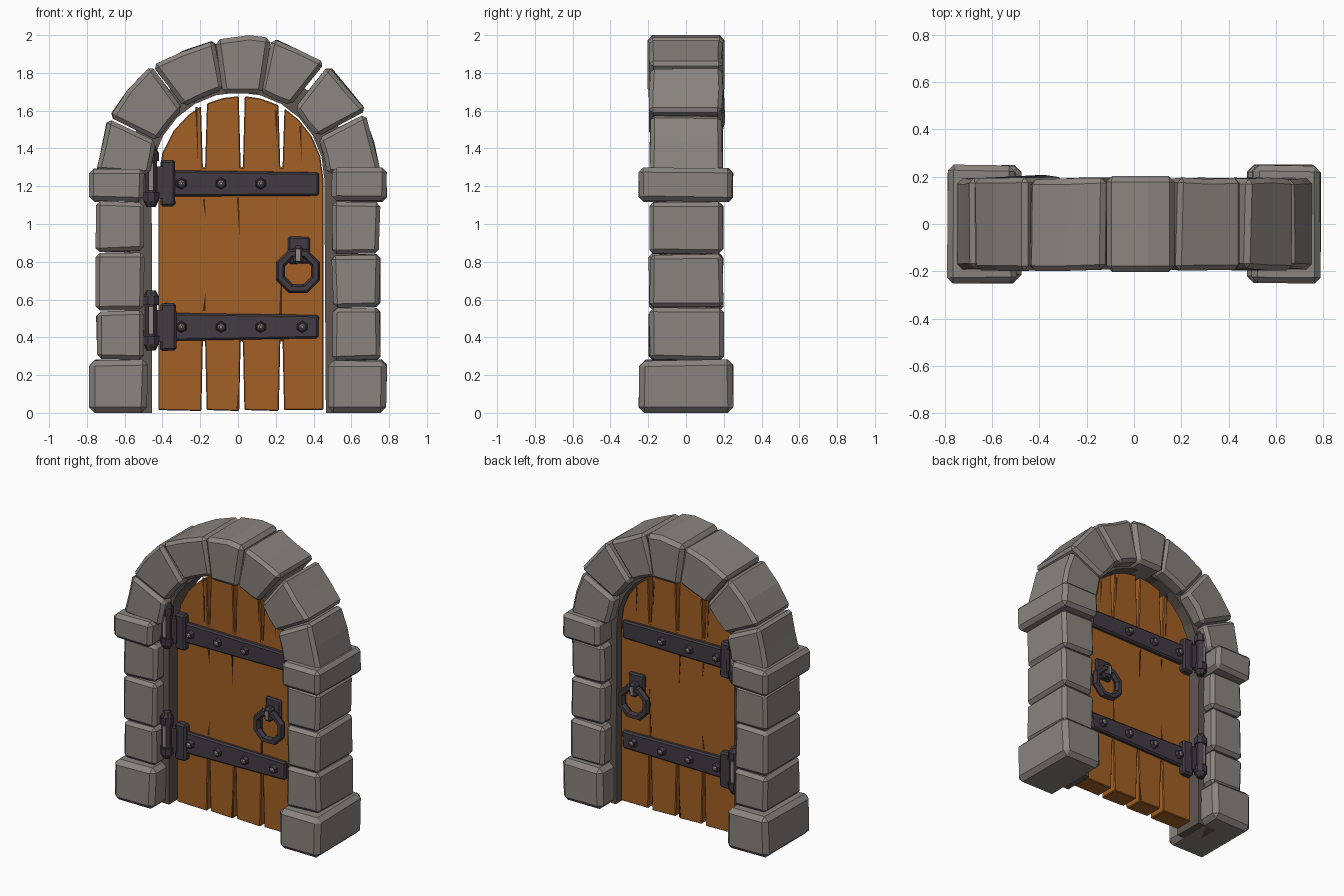
import bpy, bmesh, math, random
from mathutils import Vector

if "Cube" in bpy.data.objects:
    bpy.data.objects.remove(bpy.data.objects["Cube"])

random.seed(4)


def material(name, r, g, b):
    m = bpy.data.materials.new(name)
    m.diffuse_color = (r, g, b, 1)
    m.use_nodes = True
    m.node_tree.nodes["Principled BSDF"].inputs["Base Color"].default_value = m.diffuse_color
    return m


STONE = material("grey stone", 0.25, 0.23, 0.21)
MORTAR = material("dark mortar", 0.115, 0.095, 0.08)
WOOD = material("orange wood", 0.36, 0.115, 0.018)
CRACK = material("dark wood crack", 0.07, 0.022, 0.006)
IRON = material("dark iron", 0.052, 0.044, 0.055)
WORN = material("worn metal", 0.27, 0.25, 0.24)


def prism(name, pts, y0, y1, mat, bevel=0.0, jitter=0.0):
    """Extrude an x,z outline from y0 to y1, with chipped corners and a chamfer."""
    bm = bmesh.new()
    face = bm.faces.new([bm.verts.new((x, y0, z)) for x, z in pts])
    out = bmesh.ops.extrude_face_region(bm, geom=[face])
    for v in out["geom"]:
        if isinstance(v, bmesh.types.BMVert):
            v.co.y = y1
    for v in bm.verts:
        d = Vector([random.uniform(-jitter, jitter) for _ in range(3)])
        if v.co.z < 0.005:
            d.z = 0
        v.co += d
    bmesh.ops.recalc_face_normals(bm, faces=bm.faces)
    me = bpy.data.meshes.new(name)
    bm.to_mesh(me)
    bm.free()
    me.materials.append(mat)
    ob = bpy.data.objects.new(name, me)
    bpy.context.collection.objects.link(ob)
    if bevel:
        mod = ob.modifiers.new("chamfer", "BEVEL")
        mod.width = bevel
        mod.segments = 1
        mod.limit_method = "ANGLE"
        mod.angle_limit = math.radians(40)
    return ob


def box(x0, x1, z0, z1):
    return [(x0, z0), (x1, z0), (x1, z1), (x0, z1)]


def finish(name, mat):
    ob = bpy.context.object
    ob.name = name
    ob.data.materials.append(mat)
    return ob


def polar(r, deg, cx=0.0, cz=1.24):
    a = math.radians(deg)
    return (cx + r * math.cos(a), cz + r * math.sin(a))


# Stone pillars: base, three blocks and capital on each side
for side, label in ((-1, "left"), (1, "right")):
    def span(a, b):
        return sorted((side * a, side * b))
    prism(f"{label}_base", box(*span(0.48, 0.785), 0, 0.28), -0.247, 0.247, STONE, 0.03, 0.006)
    heights = [0.285, 0.545, 0.855, 1.125] if side < 0 else [0.28, 0.56, 0.845, 1.125]
    for i in range(3):
        prism(f"{label}_block_{i + 1}", box(*span(0.5, 0.75), heights[i], heights[i + 1] - 0.006),
              -0.195, 0.195, STONE, 0.022, 0.006)
    prism(f"{label}_capital", box(*span(0.5, 0.785), 1.12, 1.295), -0.247, 0.247, STONE, 0.025, 0.006)

# Arch stones around a centre at z = 1.24
for i, (a0, a1, ro) in enumerate([(3, 27, 0.755), (28, 51, 0.765), (53.5, 76, 0.765),
                                  (99.5, 127, 0.745), (128, 154.5, 0.755), (155.5, 177, 0.755)]):
    mid = (a0 + a1) / 2
    pts = [polar(0.475, a0), polar(ro, a0), polar(ro * 0.985, mid), polar(ro, a1),
           polar(0.475, a1), polar(0.465, mid)]
    prism(f"arch_stone_{i + 1}", pts, -0.193, 0.193, STONE, 0.022, 0.006)
prism("keystone", [(-0.08, 1.69), (0.13, 1.69), (0.175, 1.985), (0.06, 2.0), (-0.12, 1.975)],
      -0.203, 0.203, STONE, 0.025)

# Thin inner jamb behind the stones
arc = range(0, 181, 15)
jamb = [(0.6, 0)] + [polar(0.6, a) for a in arc] + [(-0.6, 0), (-0.455, 0)]
jamb += [polar(0.457, a) for a in reversed(arc)] + [(0.465, 0)]
prism("inner_jamb", jamb, -0.105, 0.105, MORTAR)

# Door: one slab with notches that split the plank ends
DX, DR, SEAMS = 0.015, 0.437, (-0.18, 0.02, 0.23)


def door_top(x):
    return 1.24 + math.sqrt(max(DR ** 2 - (x - DX) ** 2, 0))


door = [(DX - DR, 0.015)]
for s in SEAMS:
    door += [(s - 0.014, 0.01), (s - 0.006, 0.38), (s + 0.006, 0.38), (s + 0.014, 0.015)]
door += [(DX + DR, 0.015), (DX + DR, 1.24)]
edges = [0.435, 0.39] + [0.32]
door += [(x, door_top(x)) for x in edges]
for s, nxt in zip(reversed(SEAMS), (0.12, -0.08, -0.26)):
    door += [(s + 0.016, door_top(s + 0.016)), (s + 0.006, 1.3),
             (s - 0.006, 1.3), (s - 0.016, door_top(s - 0.016)), (nxt, door_top(nxt))]
door += [(x, door_top(x)) for x in (-0.34, -0.4)] + [(DX - DR, 1.24)]
prism("door", door, -0.065, 0.065, WOOD, 0.005)

# Wood cracks: thin wedges on both faces (x, wide end z, narrow end z, width)
cracks = [(-0.18, 0.54, 0.64, 0.014), (0.0, 1.14, 0.92, 0.012), (0.225, 0.52, 0.86, 0.014),
          (-0.22, 1.62, 1.32, 0.012), (0.2, 1.6, 1.4, 0.012), (0.0, 0.02, 0.2, 0.016),
          (-0.18, 1.13, 1.03, 0.012), (0.33, 1.52, 1.33, 0.012)]
for i, (x, za, zb, w) in enumerate(cracks):
    for y in (-0.067, 0.063):
        prism(f"crack_{i + 1}", [(x - w / 2, za), (x + w / 2, za), (x + 0.008, zb)],
              y, y + 0.004, CRACK)


def cone(name, loc, r1, r2, depth, rot, mat, sides=6):
    bpy.ops.mesh.primitive_cone_add(vertices=sides, radius1=r1, radius2=r2, depth=depth,
                                    location=loc, rotation=rot)
    return finish(name, mat)


# Iron hinges: strap through the door, plate, barrel and rivets on both faces
for label, z, rivets in (("lower", 0.455, (-0.3, -0.09, 0.12, 0.34)),
                         ("upper", 1.215, (-0.3, -0.09, 0.12))):
    prism(f"{label}_strap", [(-0.4, z - 0.072), (0.425, z - 0.062), (0.43, z + 0.06), (-0.4, z + 0.072)],
          -0.092, 0.092, IRON, 0.01, 0.004)
    prism(f"{label}_hinge_plate", box(-0.41, -0.33, z - 0.125, z + 0.125), -0.108, 0.108, IRON, 0.012, 0.004)
    for s in (-1, 1):
        prism(f"{label}_knuckle", box(-0.46, -0.39, z - 0.08, z + 0.09), s * 0.1 - 0.015, s * 0.1 + 0.015, IRON)
        cz = z + 0.035
        cone(f"{label}_barrel", (-0.46, s * 0.12, cz), 0.035, 0.035, 0.25, (0, 0, math.pi / 8), IRON, 8)
        for e in (-1, 1):
            cone(f"{label}_barrel_collar", (-0.46, s * 0.12, cz + e * 0.105), 0.044, 0.044, 0.045,
                 (0, 0, math.pi / 8), IRON, 8)
            cone(f"{label}_barrel_tip", (-0.46, s * 0.12, cz + e * 0.143), 0.04, 0.024, 0.032,
                 (0 if e > 0 else math.pi, 0, 0), IRON, 8)
        prism(f"{label}_worn_patch", box(-0.471, -0.449, cz - 0.07, cz + 0.07),
              s * 0.152 - 0.003, s * 0.152 + 0.003, WORN)
        for x in rivets:
            cone(f"{label}_rivet", (x, s * 0.1, z), 0.034, 0.024, 0.03, (-s * math.pi / 2, 0, 0), IRON)
            cone(f"{label}_rivet_tip", (x, s * 0.118, z), 0.022, 0.008, 0.014, (-s * math.pi / 2, 0, 0), WORN)

# Ring handle: plate through the door, hub and ring on both faces
prism("handle_plate", box(0.262, 0.382, 0.79, 0.93), -0.085, 0.085, IRON, 0.01, 0.004)
for s in (-1, 1):
    prism("handle_hub", box(0.29, 0.346, 0.79, 0.885), s * 0.108 - 0.03, s * 0.108 + 0.03, IRON, 0.014)
    prism("handle_hub_wear", box(0.306, 0.33, 0.805, 0.865), s * 0.138 - 0.003, s * 0.138 + 0.003, WORN)
    bpy.ops.mesh.primitive_torus_add(major_segments=8, minor_segments=6, major_radius=0.1,
                                     minor_radius=0.026, location=(0.318, s * 0.112, 0.75),
                                     rotation=(math.pi / 2, math.pi / 8, 0))
    finish("handle_ring", IRON)
